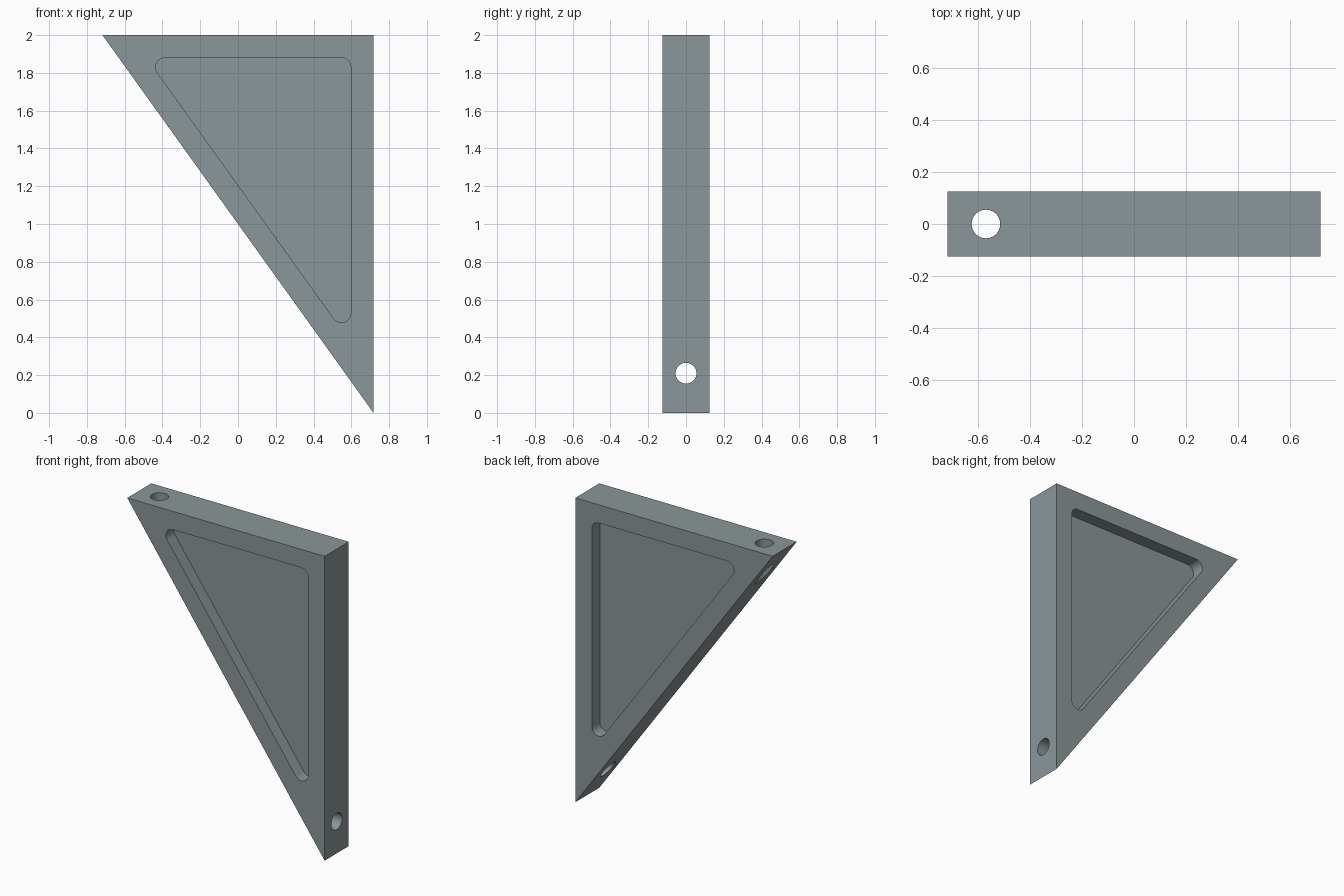
import bpy, bmesh, math
from mathutils import Vector

if "Cube" in bpy.data.objects:
    bpy.data.objects.remove(bpy.data.objects["Cube"])

W, H, T = 0.7175, 2.0, 0.25      # half width, height, thickness
MARGIN, FILLET, DEPTH = 0.12, 0.05, 0.083
HOLE_R = 0.055


def prism(name, pts, y0, y1):
    """Extrude an (x, z) outline between two y positions."""
    bm = bmesh.new()
    face = bm.faces.new([bm.verts.new((x, y0, z)) for x, z in pts])
    ext = bmesh.ops.extrude_face_region(bm, geom=[face])
    new = [v for v in ext["geom"] if isinstance(v, bmesh.types.BMVert)]
    bmesh.ops.translate(bm, verts=new, vec=(0, y1 - y0, 0))
    bmesh.ops.recalc_face_normals(bm, faces=bm.faces)
    mesh = bpy.data.meshes.new(name)
    bm.to_mesh(mesh)
    bm.free()
    obj = bpy.data.objects.new(name, mesh)
    bpy.context.collection.objects.link(obj)
    return obj


def rounded_inset(pts, inset, r, steps=10):
    """Inset a clockwise convex outline and round its corners."""
    out = []
    n = len(pts)
    for i in range(n):
        p = Vector(pts[i])
        a = (Vector(pts[i - 1]) - p).normalized()
        b = (Vector(pts[(i + 1) % n]) - p).normalized()
        half = a.angle(b) / 2
        c = p + (a + b).normalized() * (inset + r) / math.sin(half)
        mid = -(a + b)
        mid_ang = math.atan2(mid.y, mid.x)
        sweep = math.pi / 2 - half
        for k in range(steps + 1):
            t = mid_ang + sweep * (1 - 2 * k / steps)
            out.append((c.x + r * math.cos(t), c.y + r * math.sin(t)))
    return out


def drill(name, loc, rot):
    bpy.ops.mesh.primitive_cylinder_add(vertices=48, radius=HOLE_R, depth=0.6,
                                        location=loc, rotation=rot)
    obj = bpy.context.object
    obj.name = name
    return obj


# Triangular bracket body
outline = [(-W, H), (W, H), (W, 0)]
body = prism("bracket", outline, -T / 2, T / 2)

# Pockets on both faces, and the two screw holes
pocket = rounded_inset(outline, MARGIN, FILLET)
cutters = [prism("pocket_cutter", pocket, s * (T / 2 - DEPTH), s * (T / 2 + 0.1))
           for s in (-1, 1)]
cutters.append(drill("top_hole_cutter", (-0.57, 0, 1.9), (0, 0, 0)))
cutters.append(drill("side_hole_cutter", (0.62, 0, 0.21), (0, math.pi / 2, 0)))

bpy.ops.object.select_all(action='DESELECT')
bpy.context.view_layer.objects.active = body
body.select_set(True)
for c in cutters:
    mod = body.modifiers.new("cut", 'BOOLEAN')
    mod.operation = 'DIFFERENCE'
    mod.solver = 'EXACT'
    mod.object = c
    bpy.ops.object.modifier_apply(modifier=mod.name)
for c in cutters:
    bpy.data.objects.remove(c)

# Grey finish
mat = bpy.data.materials.new("slate grey")
mat.diffuse_color = (0.26, 0.305, 0.315, 1)
mat.use_nodes = True
mat.node_tree.nodes["Principled BSDF"].inputs["Base Color"].default_value = mat.diffuse_color
body.data.materials.clear()
body.data.materials.append(mat)
bpy.ops.object.shade_smooth_by_angle(angle=math.radians(30))
